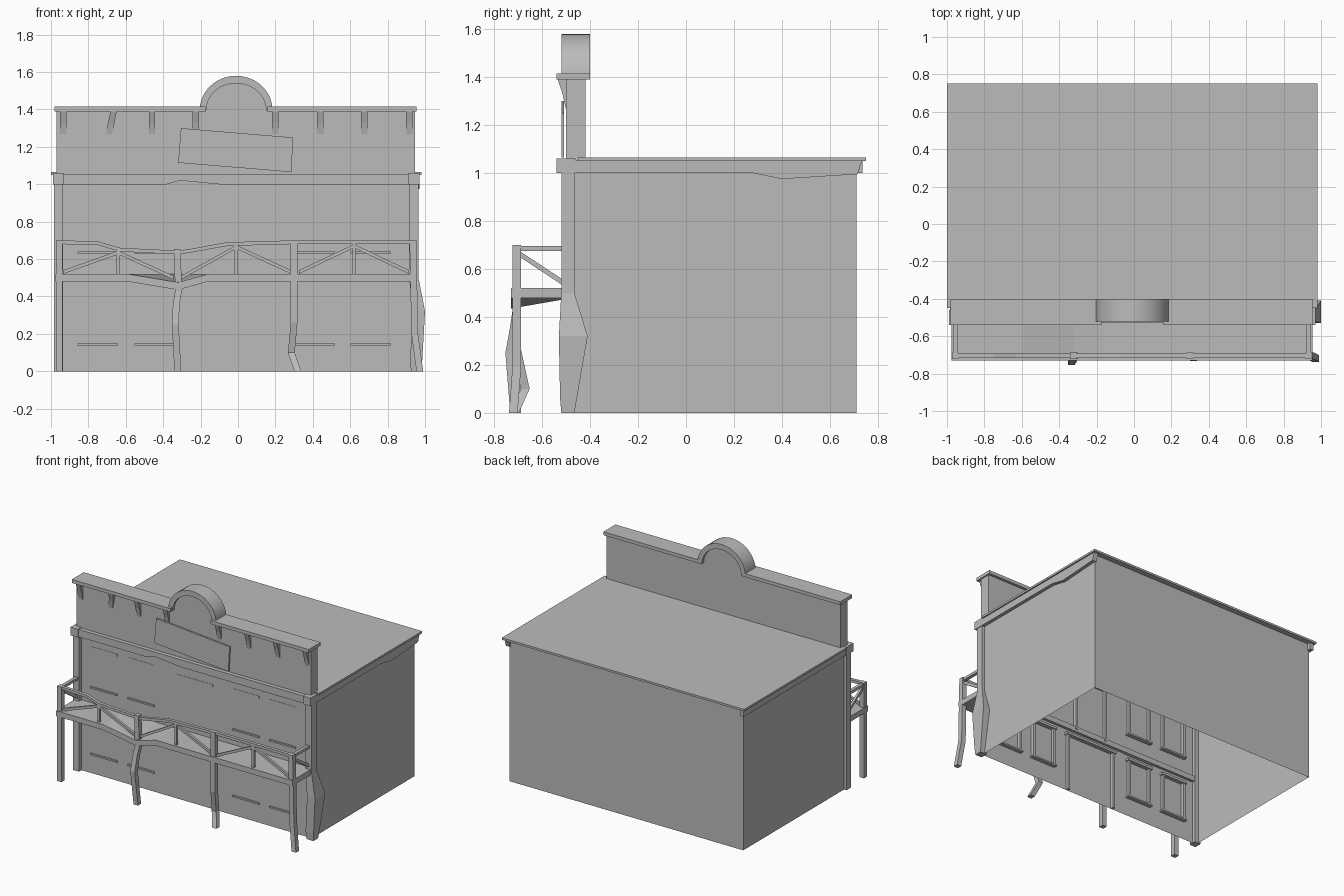
import bpy, bmesh, math

cube = bpy.data.objects.get("Cube")
if cube:
    bpy.data.objects.remove(cube, do_unlink=True)

grey = bpy.data.materials.new("plain_grey")
grey.use_nodes = True
grey.diffuse_color = (0.5, 0.5, 0.5, 1)
grey.node_tree.nodes["Principled BSDF"].inputs["Base Color"].default_value = (0.5, 0.5, 0.5, 1)

CX = -0.01  # middle of the building


def make(name, rings, smooth=False, caps=True):
    """Skin a list of closed rings of points into one object."""
    bm = bmesh.new()
    loops = [[bm.verts.new(p) for p in ring] for ring in rings]
    n = len(loops[0])
    for a, b in zip(loops, loops[1:]):
        for i in range(n):
            j = (i + 1) % n
            bm.faces.new((a[i], a[j], b[j], b[i]))
    if caps:
        bm.faces.new(loops[0])
        bm.faces.new(loops[-1])
    bmesh.ops.recalc_face_normals(bm, faces=bm.faces)
    mesh = bpy.data.meshes.new(name)
    bm.to_mesh(mesh)
    bm.free()
    mesh.materials.append(grey)
    ob = bpy.data.objects.new(name, mesh)
    bpy.context.collection.objects.link(ob)
    if smooth:
        bpy.ops.object.select_all(action='DESELECT')
        ob.select_set(True)
        bpy.context.view_layer.objects.active = ob
        bpy.ops.object.shade_smooth_by_angle(angle=math.radians(35))
    return ob


def box(name, x0, x1, y0, y1, z0, z1, caps=True):
    ring = [(x0, y0), (x1, y0), (x1, y1), (x0, y1)]
    return make(name, [[(x, y, z) for x, y in ring] for z in (z0, z1)], caps=caps)


def along_y(name, profile, y0, y1, back=None, smooth=False):
    """Extrude an xz profile from y0 to y1, optionally to another back profile."""
    return make(name, [[(x, y0, z) for x, z in profile],
                       [(x, y1, z) for x, z in back or profile]], smooth)


def along_x(name, profile, x0, x1):
    return make(name, [[(x, y, z) for y, z in profile] for x in (x0, x1)])


def beam(name, path, axis, a, b):
    """Sweep a rectangle of half sizes a, b along a path that runs mainly on one axis."""
    u, v = [k for k in range(3) if k != axis]
    rings = []
    for p in path:
        ring = []
        for s, t in ((-1, -1), (1, -1), (1, 1), (-1, 1)):
            q = list(p)
            q[u] += s * a
            q[v] += t * b
            ring.append(q)
        rings.append(ring)
    return make(name, rings)


def arc(rx, rz, z, steps=18):
    return [(CX - rx * math.cos(math.pi * i / steps), z + rz * math.sin(math.pi * i / steps))
            for i in range(steps + 1)]


# Hollow body, roof and its side trims
box("walls", -0.965, 0.945, -0.49, 0.71, 0, 1.055, caps=False)
box("roof", -1.0, 0.98, -0.45, 0.75, 1.05, 1.065)
box("left_edge_trim", -0.985, -0.955, -0.5, 0.735, 1.0, 1.055)
along_x("right_edge_trim", [(-0.5, 1.055), (-0.5, 1.0), (0.28, 1.0), (0.4, 0.975),
                            (0.715, 0.995), (0.735, 1.055)], 0.935, 0.97)

# Front cornice with a warped lower edge
along_y("front_cornice", [(-0.98, 1.055), (-0.98, 1.0), (-0.38, 1.0), (-0.31, 1.02),
                          (-0.1, 1.0), (0.96, 1.0), (0.96, 1.055)], -0.53, -0.44)
for side, x in (("left", -0.96), ("right", 0.94)):
    box(side + "_cornice_block", x - 0.03, x + 0.03, -0.54, -0.46, 1.0, 1.06)

# Corner pillars, one of them buckled outwards
box("straight_pillar", -0.985, -0.935, -0.52, -0.465, 0, 1.0)
sections = [(0, 0.925, 0.98, -0.52, -0.465), (0.06, 0.92, 0.985, -0.525, -0.455),
            (0.32, 0.935, 1.0, -0.53, -0.41), (0.5, 0.915, 0.965, -0.52, -0.465),
            (1.0, 0.915, 0.965, -0.52, -0.465)]
make("buckled_pillar", [[(x0, y0, z), (x1, y0, z), (x1, y1, z), (x0, y1, z)]
                        for z, x0, x1, y0, y1 in sections])

# False front with an arched top and its cap
along_y("false_front", [(-0.97, 1.05), (-0.97, 1.395)] + arc(0.165, 0.15, 1.395)
        + [(0.945, 1.395), (0.945, 1.05)], -0.5, -0.42)
box("cap_left", -0.98, -0.175, -0.54, -0.4, 1.39, 1.415)
box("cap_right", 0.155, 0.955, -0.54, -0.4, 1.39, 1.415)
along_y("cap_arch", arc(0.195, 0.185, 1.395) + arc(0.16, 0.145, 1.395)[::-1],
        -0.52, -0.4, smooth=True)

# Tapered brackets under the cap, the second one crooked
for i, x in enumerate((-0.935, -0.69, -0.46, -0.225, 0.2, 0.44, 0.675, 0.915)):
    lean = 0.025 if i == 1 else 0
    make("bracket_%d" % (i + 1),
         [[(x + s * 0.017 + lean * k, -0.495, z), (x + s * 0.017 + lean * k, y, z)][::1]
          + [(x - s * 0.017 + lean * k, y, z), (x - s * 0.017 + lean * k, -0.495, z)]
          for s, k, y, z in ((1, 0, -0.502, 1.27), (1, 0.5, -0.515, 1.33), (1, 1, -0.535, 1.392))])

# Crooked blank sign board
along_y("sign_board", [(-0.305, 1.3), (0.295, 1.25), (0.285, 1.065), (-0.32, 1.115)],
        -0.52, -0.508)


# Window and door frames that sit in the front wall
def frame(name, x, half, z0, z1, sill=True):
    w = 0.018
    for s in (-1, 1):
        box(name + "_jamb", x + s * half - w / 2, x + s * half + w / 2, -0.488, -0.465, z0, z1)
    box(name + "_head", x - half - w, x + half + w, -0.492, -0.46, z1, z1 + w)
    if sill:
        box(name + "_sill", x - half - w, x + half + w, -0.5, -0.46, z0 - 0.008, z0 + 0.004)


for floor, z in (("lower", 0.145), ("upper", 0.637)):
    for offset in (-0.74, -0.435, 0.42, 0.72):
        frame(floor + "_window", CX + offset, 0.09, z, z + 0.28)
frame("main_door", CX, 0.2, 0, 0.43, sill=False)
frame("balcony_door", CX, 0.13, 0.5, 0.9, sill=False)

# Balcony deck, sagging along its front edge
sag = [(-0.975, 0), (-0.59, 0), (-0.32, -0.045), (-0.16, 0), (0.955, 0)]
top = [(x, 0.52 + d) for x, d in sag]
under = [(x, 0.48 + d) for x, d in sag][::-1]
along_y("balcony_deck", top + under, -0.73, -0.47,
        back=[(x, 0.52) for x, d in sag] + [(x, 0.48) for x, d in sag][::-1])

# Balcony posts running down into bent legs
F = -0.705
legs = {
    "straight_post": [(-0.955, F, 0), (-0.955, F, 0.7)],
    "bowed_post": [(-0.322, -0.715, 0), (-0.335, -0.735, 0.25), (-0.33, -0.715, 0.36),
                   (-0.318, F, 0.43), (-0.325, F, 0.655)],
    "kinked_post": [(0.32, -0.715, 0), (0.285, -0.67, 0.1), (0.3, F, 0.26), (0.3, F, 0.7)],
    "splayed_post": [(0.972, -0.72, 0), (0.945, F, 0.2), (0.935, F, 0.7)],
}
for name, path in legs.items():
    beam(name, path, 2, 0.018, 0.018)

# Wavy handrail, thin posts and diagonal braces
rail = [(-0.955, 0.69), (-0.75, 0.685), (-0.63, 0.65), (-0.32, 0.635), (-0.25, 0.645),
        (-0.06, 0.68), (0.3, 0.69), (0.935, 0.69)]
beam("front_handrail", [(x, F, z) for x, z in rail], 0, 0.012, 0.01)
for x, z in ((-0.64, 0.65), (CX, 0.68), (0.62, 0.685)):
    box("thin_post", x - 0.009, x + 0.009, F - 0.009, F + 0.009, 0.51, z)
    for s in (-1, 1):
        foot = 0.5 if abs(x + s * 0.3 + 0.33) < 0.05 else 0.53
        beam("front_brace", [(x, F, z - 0.015), (x + s * 0.295, F, foot)], 0, 0.008, 0.01)
for x in (-0.955, 0.935):
    beam("side_handrail", [(x, F, 0.685), (x, -0.48, 0.685)], 1, 0.012, 0.01)
    beam("side_brace", [(x, F, 0.67), (x, -0.5, 0.535)], 1, 0.008, 0.012)
